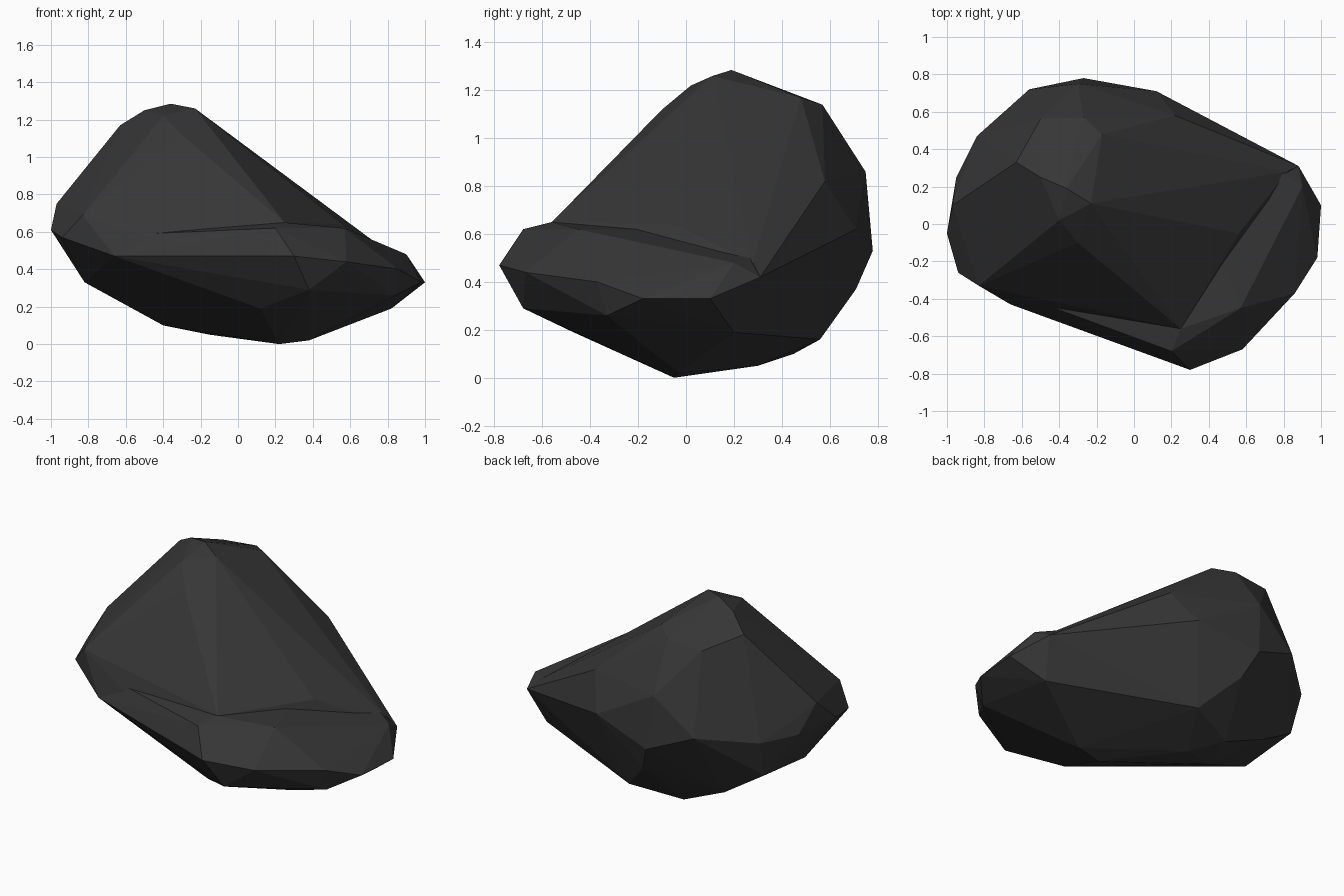
import bpy, bmesh

if "Cube" in bpy.data.objects:
    bpy.data.objects.remove(bpy.data.objects["Cube"])

stone = bpy.data.materials.new("dark_stone")
stone.diffuse_color = (0.037, 0.037, 0.037, 1)
stone.use_nodes = True
stone.node_tree.nodes["Principled BSDF"].inputs["Base Color"].default_value = stone.diffuse_color


def hull(name, pts):
    """Faceted boulder chunk wrapped around a few corner points."""
    bm = bmesh.new()
    for p in pts:
        bm.verts.new(p)
    res = bmesh.ops.convex_hull(bm, input=bm.verts[:])
    junk = {g for g in res["geom_interior"] + res["geom_unused"]
            if isinstance(g, bmesh.types.BMVert) and g.is_valid}
    bmesh.ops.delete(bm, geom=list(junk), context='VERTS')
    bmesh.ops.recalc_face_normals(bm, faces=bm.faces[:])
    me = bpy.data.meshes.new(name)
    bm.to_mesh(me)
    bm.free()
    me.materials.append(stone)
    ob = bpy.data.objects.new(name, me)
    bpy.context.collection.objects.link(ob)
    return ob


# Blunt peak and the shoulders under it
peak = [(-.36, .19, 1.285), (-.5, .25, 1.25), (-.63, .33, 1.17),
        (-.23, .11, 1.26), (-.4, .02, 1.22), (-.3, -.1, 1.12), (-.17, .48, 1.17),
        (-.27, .57, 1.14), (-.5, .56, 1.12)]
shoulders = [(-.97, .1, .75), (-.3, .75, .86), (.22, .58, .82), (.56, -.05, .64),
             (.82, .28, .48), (-.83, -.33, .69), (-.22, -.53, .48)]
# Widest girdle, shared by both chunks
waist = [(-1, -.05, .61), (-.95, .25, .6), (-.94, -.26, .57),
         (-.84, .47, .6), (-.56, .72, .65), (-.27, .78, .53), (.12, .71, .62),
         (.25, -.56, .65), (.88, .31, .42), (-.66, -.43, .47)]
# Tapered underside
base = [(.22, -.05, 0), (.38, -.03, .02), (-.4, .2, .1), (-.82, 0, .33), (-.82, .4, .37),
        (-.58, .45, .22), (-.3, .45, .1), (-.15, .3, .05), (0, .56, .16),
        (-.2, .71, .37), (.82, .2, .19), (.12, -.47, .19)]
# Projecting shelf along the front right
shelf = [(.57, -.45, .62), (.2, -.68, .62), (.14, -.72, .48), (.3, -.78, .47),
         (.58, -.67, .44), (.86, -.37, .4), (.98, -.18, .33), (1, .1, .33),
         (.9, .2, .48), (.38, -.68, .29), (.84, -.33, .26)]

body = hull("boulder", peak + shoulders + waist)
lower = hull("boulder_lower", waist + base + shelf)

# Fuse both chunks into one rock
mod = body.modifiers.new("fuse", 'BOOLEAN')
mod.operation = 'UNION'
mod.solver = 'EXACT'
mod.object = lower
bpy.context.view_layer.objects.active = body
bpy.ops.object.modifier_apply(modifier=mod.name)
bpy.data.objects.remove(lower)
